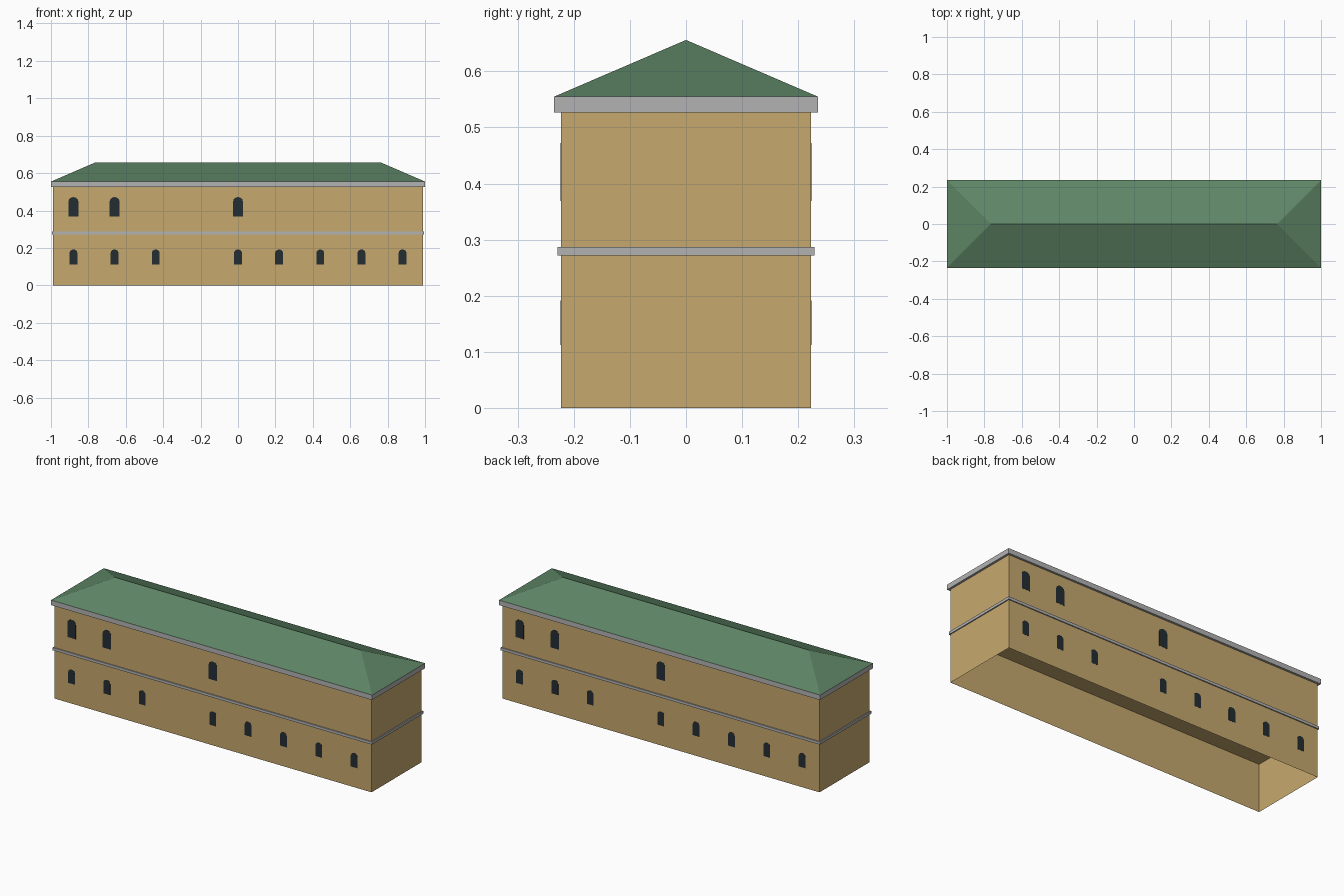
import bpy, bmesh, math

cube = bpy.data.objects.get("Cube")
if cube:
    bpy.data.objects.remove(cube, do_unlink=True)


def material(name, rgb):
    mat = bpy.data.materials.new(name)
    mat.use_nodes = True
    mat.diffuse_color = (*rgb, 1)
    mat.node_tree.nodes["Principled BSDF"].inputs["Base Color"].default_value = (*rgb, 1)
    return mat


plaster = material("ochre plaster", (0.565, 0.395, 0.158))
stone = material("grey stone", (0.45, 0.45, 0.45))
copper = material("green roofing", (0.112, 0.233, 0.13))
glass = material("dark glass", (0.017, 0.027, 0.032))


def add_object(name, bm, mat):
    mesh = bpy.data.meshes.new(name)
    bm.to_mesh(mesh)
    bm.free()
    mesh.materials.append(mat)
    obj = bpy.data.objects.new(name, mesh)
    bpy.context.collection.objects.link(obj)
    return obj


def block(name, half_x, half_y, z0, z1, mat, open_bottom=False, top_half_x=None):
    """Box; open_bottom drops the underside, top_half_x pinches the top to a ridge."""
    bm = bmesh.new()
    bmesh.ops.create_cube(bm, size=2)
    for v in bm.verts:
        top = v.co.z > 0
        v.co.x *= top_half_x if top and top_half_x else half_x
        v.co.y *= 0 if top and top_half_x else half_y
        v.co.z = z1 if top else z0
    if open_bottom:
        under = [f for f in bm.faces if all(v.co.z == min(w.co.z for w in bm.verts) for v in f.verts)]
        bmesh.ops.delete(bm, geom=under, context='FACES')
    if top_half_x:
        bmesh.ops.remove_doubles(bm, verts=bm.verts, dist=0.0001)
    return add_object(name, bm, mat)


# Walls: the ground floor is a hollow shell, closed by its ceiling
block("ground_floor_walls", 0.988, 0.223, 0, 0.27, plaster, open_bottom=True)
block("upper_floor_walls", 0.988, 0.223, 0.27, 0.53, plaster, open_bottom=True)

# Stone bands
block("belt_course", 0.994, 0.229, 0.272, 0.287, stone)
block("cornice", 1.0, 0.235, 0.527, 0.555, stone)

# Hipped roof
block("hip_roof", 1.0, 0.235, 0.555, 0.656, copper, open_bottom=True, top_half_x=0.765)


def arched_window(name, x, side, z0, z1, width, rise):
    """Thin arched pane; the back facade is the front turned half way round."""
    bm = bmesh.new()
    r = width / 2
    points = [(-r, z0), (r, z0)]
    for i in range(7):
        a = math.pi * i / 6
        points.append((r * math.cos(a), z1 - rise + rise * math.sin(a)))
    face = bm.faces.new([bm.verts.new((px + x, -0.2235, pz)) for px, pz in points])
    grown = bmesh.ops.extrude_face_region(bm, geom=[face])
    for v in grown["geom"]:
        if isinstance(v, bmesh.types.BMVert):
            v.co.y -= 0.0007
    for v in bm.verts:
        v.co.x *= side
        v.co.y *= side
    bmesh.ops.recalc_face_normals(bm, faces=bm.faces)
    add_object(name, bm, glass)


# Windows on an even bay grid, with some bays left blank
for facade, side in (("front", 1), ("back", -1)):
    for bay in (-4, -3, -2, 0, 1, 2, 3, 4):
        arched_window(f"{facade}_lower_window", bay * 0.22, side, 0.112, 0.192, 0.042, 0.018)
    for bay in (-4, -3, 0):
        arched_window(f"{facade}_upper_window", bay * 0.22, side, 0.369, 0.472, 0.052, 0.022)
